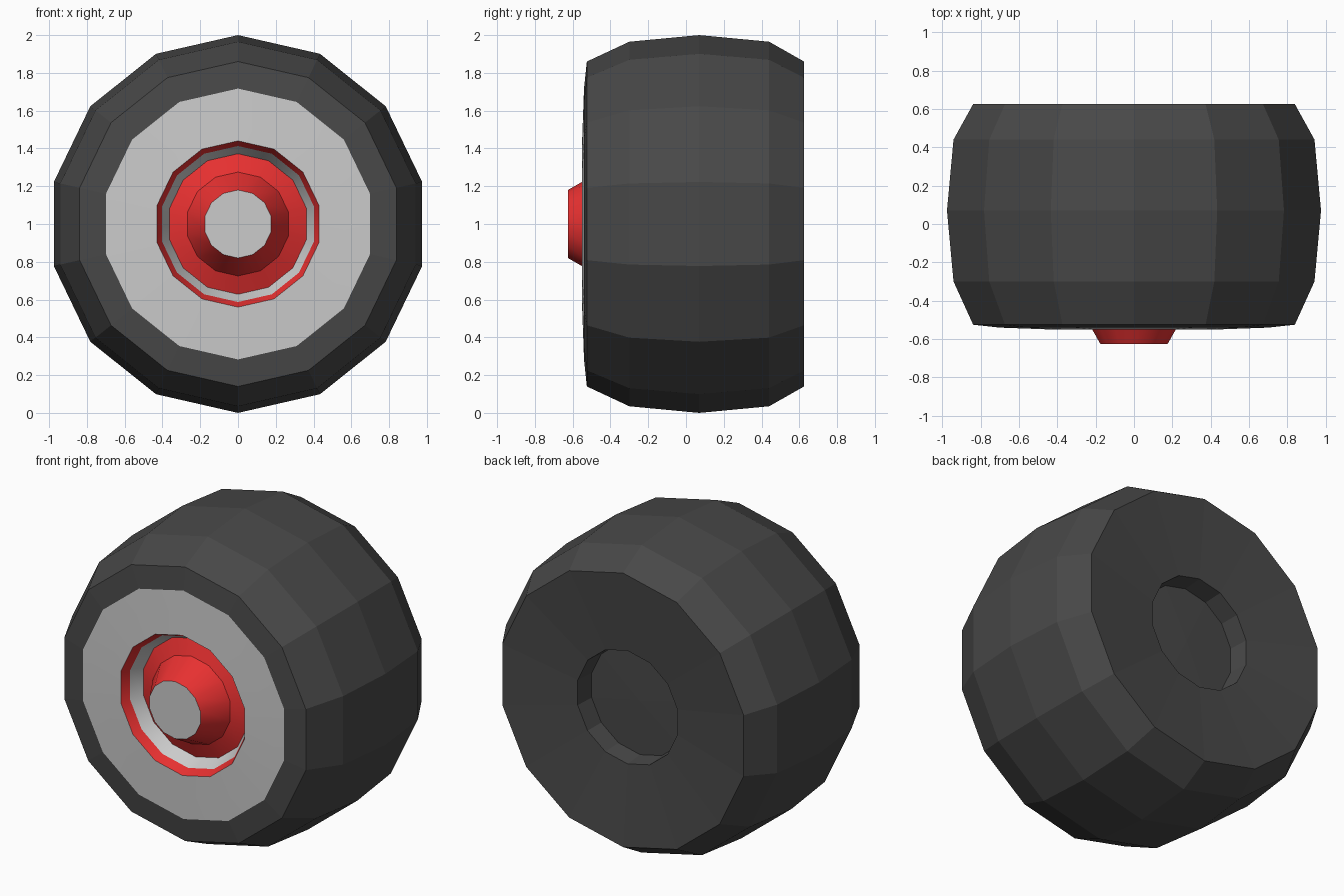
import bpy
import math

if "Cube" in bpy.data.objects:
    bpy.data.objects.remove(bpy.data.objects["Cube"])

SIDES = 14


def material(name, color):
    m = bpy.data.materials.new(name)
    m.diffuse_color = color
    m.use_nodes = True
    m.node_tree.nodes["Principled BSDF"].inputs["Base Color"].default_value = m.diffuse_color
    return m


rubber = material("dark_rubber", (0.065, 0.065, 0.065, 1))
red = material("red_paint", (0.8, 0.03, 0.03, 1))


def lathe(name, profile, mat=None, smooth=False):
    """Spin (radius, y) points about the wheel axle; order runs front centre -> rim -> back."""
    verts, rings, faces = [], [], []
    for r, y in profile:
        n = 1 if r == 0 else SIDES
        rings.append([len(verts) + j for j in range(n)])
        for j in range(n):
            a = 2 * math.pi * j / SIDES
            verts.append((r * math.sin(a), y, 1 + r * math.cos(a)))
    for a, b in zip(rings, rings[1:]):
        for j in range(SIDES):
            k = (j + 1) % SIDES
            if len(a) == 1:
                faces.append((a[0], b[k], b[j]))
            elif len(b) == 1:
                faces.append((a[j], a[k], b[0]))
            else:
                faces.append((a[j], a[k], b[k], b[j]))
    mesh = bpy.data.meshes.new(name)
    mesh.from_pydata(verts, [], faces)
    if smooth:
        mesh.shade_smooth()
        mesh.set_sharp_from_angle(angle=math.radians(30))
    if mat:
        mesh.materials.append(mat)
    obj = bpy.data.objects.new(name, mesh)
    bpy.context.collection.objects.link(obj)
    return obj


# Tyre: front sidewall, rounded tread, back wall with recessed axle socket
lathe("tyre", [(0.717, -0.54), (0.86, -0.525), (0.965, -0.30), (1.0, 0.07),
               (0.965, 0.44), (0.86, 0.625), (0.355, 0.58), (0.345, 0.455),
               (0, 0.465)], rubber)

# Grey wheel face
lathe("wheel_face", [(0.44, -0.55), (0.717, -0.54)], smooth=True)

# Red lip and grey wall of the recess around the hub
lathe("recess_lip", [(0.413, -0.495), (0.44, -0.55)], red, True)
lathe("recess_wall", [(0.372, -0.42), (0.413, -0.495)], smooth=True)

# Red stepped hub with grey cap
lathe("hub", [(0.18, -0.625), (0.275, -0.46), (0.372, -0.42)], red, True)
lathe("hub_cap", [(0, -0.625), (0.18, -0.625)])
